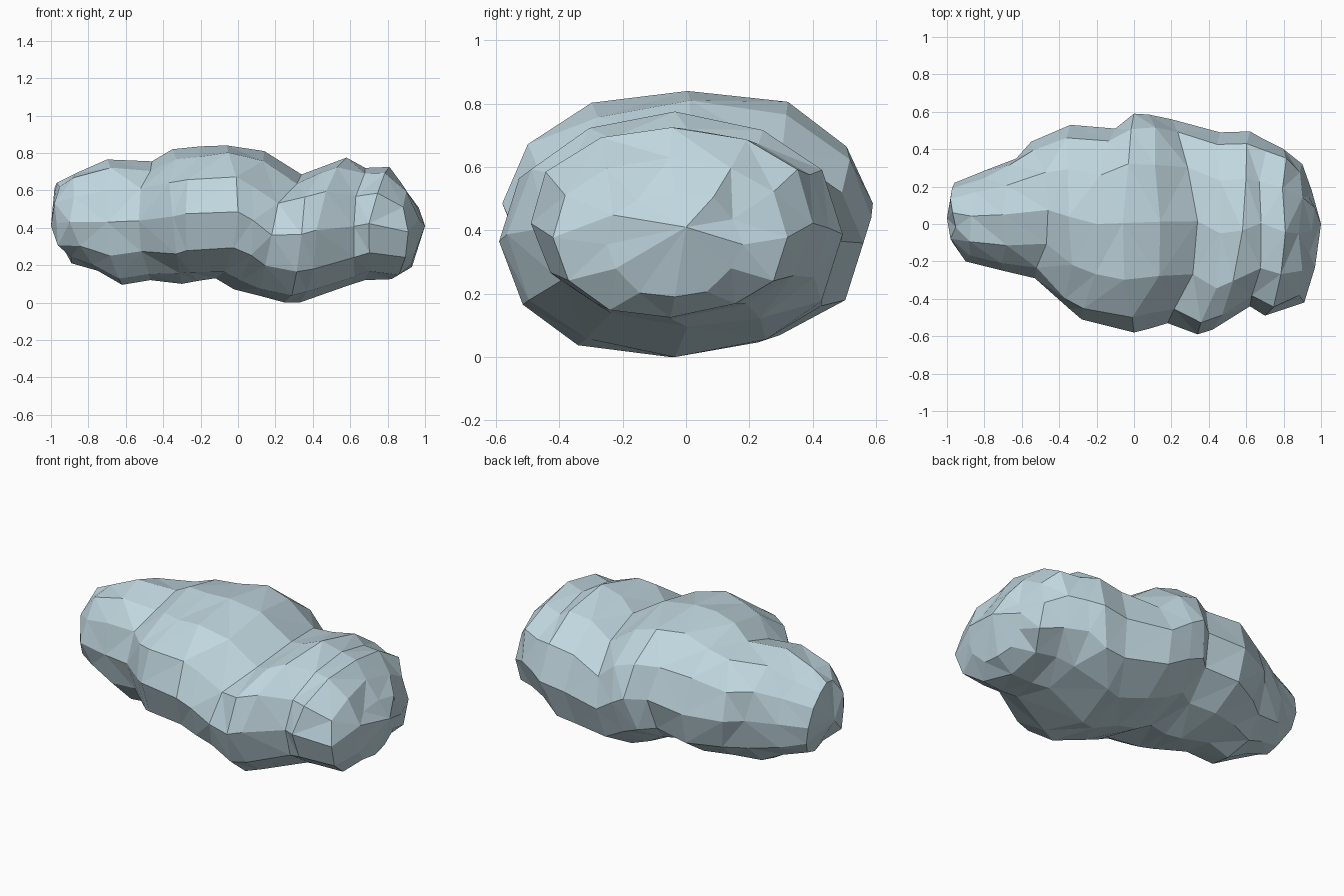
import bpy, bmesh, math, random
from mathutils import Vector

if "Cube" in bpy.data.objects:
    bpy.data.objects.remove(bpy.data.objects["Cube"])

random.seed(4)
SIDES = 12

# Ridges that ring the cloud, left to right:
# top (x, z), front (x, y), underside (x, z), back (x, y)
RINGS = [
    (-.97, .64, -.97, -.10, -.89, .21, -.96, .22),
    (-.87, .69, -.90, -.20, -.75, .17, -.80, .285),
    (-.70, .765, -.70, -.25, -.62, .095, -.63, .35),
    (-.46, .755, -.53, -.29, -.47, .12, -.55, .44),   # crease: left / middle puff
    (-.35, .82, -.35, -.45, -.30, .10, -.34, .53),
    (-.20, .835, -.28, -.51, -.22, .115, -.10, .51),
    (-.06, .84, 0, -.58, -.12, .13, 0, .59),
    (.14, .81, .08, -.56, -.02, .07, .08, .585),
    (.34, .685, .18, -.53, .12, .035, .20, .56),      # crease: middle / right puff
    (.46, .73, .34, -.59, .25, 0, .46, .49),
    (.58, .775, .42, -.565, .33, 0, .62, .495),
    (.68, .72, .62, -.44, .60, .095, .70, .45),       # crease: right / end puff
    (.81, .725, .70, -.49, .68, .12, .80, .40),
    (.88, .63, .91, -.42, .82, .125, .90, .32),
    (.95, .52, .95, -.25, .93, .19, .95, .18),
]


def ring_points(tx, tz, fx, fy, ux, uz, bx, by):
    """Rounded cross-section through the four ridge points."""
    cy, cz = (fy + by) / 2, (tz + uz) / 2
    ry, rz = (by - fy) / 2, (tz - uz) / 2
    for i in range(SIDES):
        a = math.tau * i / SIDES
        c, s = math.cos(a), math.sin(a)
        x = c * c * (bx if c > 0 else fx) + s * s * (tx if s > 0 else ux)
        p = Vector((x,
                    cy + ry * math.copysign(abs(c) ** .93, c),
                    cz + rz * math.copysign(abs(s) ** .93, s)))
        if i % (SIDES // 4):   # uneven facets between the ridges
            p += Vector((random.uniform(-.02, .02),
                         random.uniform(-.012, .012),
                         random.uniform(-.012, .012)))
        yield p


# Cloud body: rings skinned together, closed by a point at each end
bm = bmesh.new()
rings = [[bm.verts.new(p) for p in ring_points(*r)] for r in RINGS]
left_tip = bm.verts.new((-1, .03, .41))
right_tip = bm.verts.new((1, 0, .41))
for i in range(SIDES):
    j = (i + 1) % SIDES
    bm.faces.new((left_tip, rings[0][i], rings[0][j]))
    bm.faces.new((right_tip, rings[-1][j], rings[-1][i]))
    for a, b in zip(rings, rings[1:]):
        bm.faces.new((a[i], b[i], b[j], a[j]))
bmesh.ops.triangulate(bm, faces=bm.faces[:], quad_method='SHORT_EDGE')
bmesh.ops.recalc_face_normals(bm, faces=bm.faces[:])

mesh = bpy.data.meshes.new("cloud")
bm.to_mesh(mesh)
bm.free()
cloud = bpy.data.objects.new("cloud", mesh)
bpy.context.collection.objects.link(cloud)

# Pale blue-grey
mat = bpy.data.materials.new("pale blue grey")
mat.diffuse_color = (.53, .68, .74, 1)
mat.use_nodes = True
mat.node_tree.nodes["Principled BSDF"].inputs["Base Color"].default_value = mat.diffuse_color
mesh.materials.append(mat)
